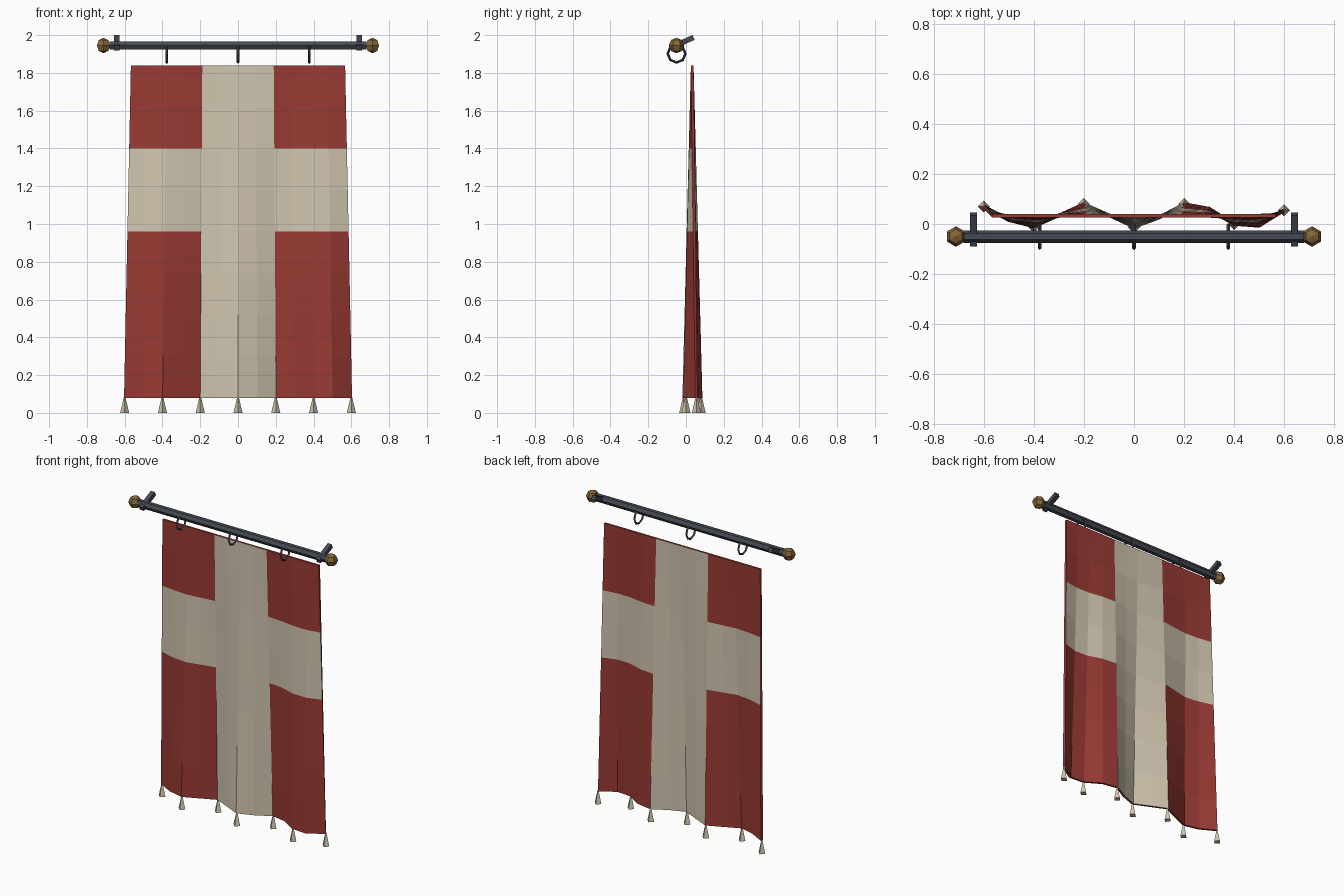
import bpy, bmesh, math
from mathutils import Matrix

if "Cube" in bpy.data.objects:
    bpy.data.objects.remove(bpy.data.objects["Cube"])


def material(name, rgb):
    m = bpy.data.materials.new(name)
    m.diffuse_color = (*rgb, 1)
    m.use_nodes = True
    m.node_tree.nodes["Principled BSDF"].inputs["Base Color"].default_value = m.diffuse_color
    return m


RED = material("red cloth", (0.32, 0.042, 0.034))
CREAM = material("cream cloth", (0.63, 0.56, 0.43))
IRON = material("dark iron", (0.06, 0.068, 0.085))
BRASS = material("aged brass", (0.24, 0.135, 0.04))


def add_object(name, bm, *mats):
    mesh = bpy.data.meshes.new(name)
    bmesh.ops.recalc_face_normals(bm, faces=bm.faces)
    bm.to_mesh(mesh)
    bm.free()
    for m in mats:
        mesh.materials.append(m)
    ob = bpy.data.objects.new(name, mesh)
    bpy.context.collection.objects.link(ob)
    return ob


ROD_Y, ROD_Z = -0.05, 1.945

# hexagonal rod
bm = bmesh.new()
bmesh.ops.create_cone(bm, cap_ends=True, segments=6, radius1=0.025, radius2=0.025, depth=1.36,
                      matrix=Matrix.Translation((0, ROD_Y, ROD_Z)) @ Matrix.Rotation(math.pi / 2, 4, 'Y'))
add_object("rod", bm, IRON)

# finials and slanted wall brackets on both ends
for side, label in ((-1, "left"), (1, "right")):
    bm = bmesh.new()
    bmesh.ops.create_uvsphere(bm, u_segments=6, v_segments=4, radius=0.041,
                              matrix=Matrix.Translation((side * 0.712, ROD_Y, ROD_Z)))
    add_object(label + "_finial", bm, BRASS)
    bm = bmesh.new()
    bmesh.ops.create_cube(bm, size=1, matrix=Matrix.Translation((side * 0.642, -0.022, 1.96))
                          @ Matrix.Rotation(math.radians(24), 4, 'X') @ Matrix.Diagonal((0.029, 0.136, 0.028, 1)))
    add_object(label + "_bracket", bm, IRON)

# hanging rings
for i, x in enumerate((-0.377, 0, 0.377)):
    bpy.ops.mesh.primitive_torus_add(major_segments=8, minor_segments=4, major_radius=0.047,
                                     minor_radius=0.007, location=(x, ROD_Y, 1.902),
                                     rotation=(0, math.pi / 2, 0))
    ring = bpy.context.object
    ring.name = "ring_%d" % (i + 1)
    ring.data.materials.append(IRON)
    ring.data.shade_flat()

# cloth: folds deepen and the sheet widens toward the hem
TOP, HEM, MID_Y = 1.84, 0.08, 0.033
FOLDS = [0.07, 0.015, -0.01, 0.035, 0.08, 0.035, -0.012, 0.025, 0.08, 0.062, 0.0, -0.008, 0.055]
COLS, ROWS = len(FOLDS) - 1, 8
bm = bmesh.new()
grid = []
for r in range(ROWS + 1):
    t = r / ROWS
    half = 0.567 + 0.033 * t
    grid.append([bm.verts.new(((2 * c / COLS - 1) * half, MID_Y + (FOLDS[c] - MID_Y) * t,
                               TOP + (HEM - TOP) * t)) for c in range(COLS + 1)])
for r in range(ROWS):
    for c in range(COLS):
        f = bm.faces.new((grid[r][c], grid[r + 1][c], grid[r + 1][c + 1], grid[r][c + 1]))
        f.material_index = int(4 <= c < 8 or 2 <= r < 4)  # cream cross
cloth = add_object("cloth", bm, RED, CREAM, RED)
solid = cloth.modifiers.new("thickness", 'SOLIDIFY')
solid.thickness = 0.014
solid.offset = 0
solid.material_offset_rim = 2  # red hem on every edge

# tassels along the hem
for i in range(7):
    bm = bmesh.new()
    bmesh.ops.create_cone(bm, cap_ends=True, segments=4, radius1=0.024, radius2=0.004, depth=0.085,
                          matrix=Matrix.Translation((-0.6 + 0.2 * i, FOLDS[2 * i], 0.0425)))
    add_object("tassel_%d" % (i + 1), bm, CREAM)
